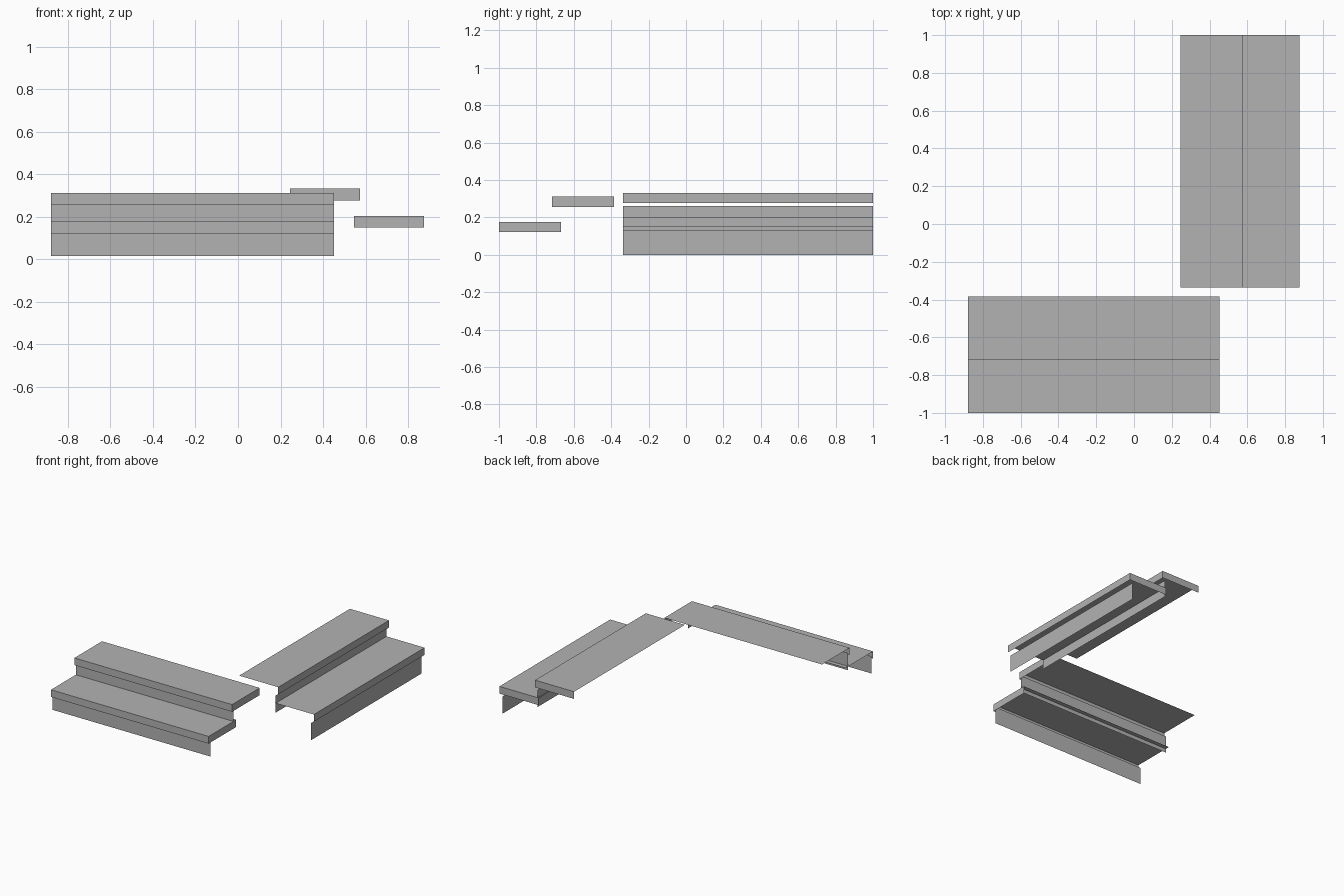
import bpy
import bmesh
from mathutils import Vector

cube = bpy.data.objects.get("Cube")
if cube:
    bpy.data.objects.remove(cube, do_unlink=True)

# One plain grey for everything
grey = bpy.data.materials.new("plain grey")
colour = (0.45, 0.45, 0.45, 1)
grey.diffuse_color = colour
grey.use_nodes = True
grey.node_tree.nodes["Principled BSDF"].inputs["Base Color"].default_value = colour


def sheet_object(name, sheets):
    """Make one object from flat sheets, each a corner and two edge vectors."""
    bm = bmesh.new()
    for corner, u, v in sheets:
        c, u, v = Vector(corner), Vector(u), Vector(v)
        bm.faces.new([bm.verts.new(p) for p in (c, c + u, c + u + v, c + v)])
    bmesh.ops.remove_doubles(bm, verts=bm.verts, dist=0.0005)
    mesh = bpy.data.meshes.new(name)
    bm.to_mesh(mesh)
    bm.free()
    mesh.materials.append(grey)
    obj = bpy.data.objects.new(name, mesh)
    bpy.context.collection.objects.link(obj)


LIP = 0.055      # depth of the folded tread edge
RISER = 0.131    # height of each riser


def front_step(name, y0, y1, top, riser_y, riser_z):
    """Step facing -y, with a nosing in front and a return on its +x end."""
    x0, x1 = -0.88, 0.452
    w, d, down = (x1 - x0, 0, 0), (0, y1 - y0, 0), (0, 0, -LIP)
    sheet_object(name + "_tread", [
        ((x0, y0, top), w, d),
        ((x0, y0, top), down, w),
        ((x1, y0, top), down, d),
    ])
    sheet_object(name + "_riser", [((x0, riser_y, riser_z), w, (0, 0, RISER))])


def side_step(name, x0, x1, top, riser_x, riser_z):
    """Step facing +x, with a nosing in front and a return on its +y end."""
    y0, y1 = -0.336, 1.0
    w, d, down = (x1 - x0, 0, 0), (0, y1 - y0, 0), (0, 0, -LIP)
    sheet_object(name + "_tread", [
        ((x0, y0, top), w, d),
        ((x1, y0, top), down, d),
        ((x0, y1, top), w, down),
    ])
    sheet_object(name + "_riser", [((riser_x, y0, riser_z), d, (0, 0, RISER))])


# Front flight
front_step("front_lower", -1.0, -0.667, 0.176, -0.98, 0.015)
front_step("front_upper", -0.717, -0.384, 0.311, -0.70, 0.015 + RISER)

# Side flight
side_step("side_lower", 0.546, 0.876, 0.203, 0.852, 0)
side_step("side_upper", 0.245, 0.575, 0.331, 0.554, RISER)

# Flip the returned end faces so that they look outward
for name in ("side_lower_tread", "side_upper_tread"):
    mesh = bpy.data.objects[name].data
    bm = bmesh.new()
    bm.from_mesh(mesh)
    bm.normal_update()
    bmesh.ops.reverse_faces(bm, faces=[f for f in bm.faces if f.normal.y < -0.5])
    bm.to_mesh(mesh)
    bm.free()
